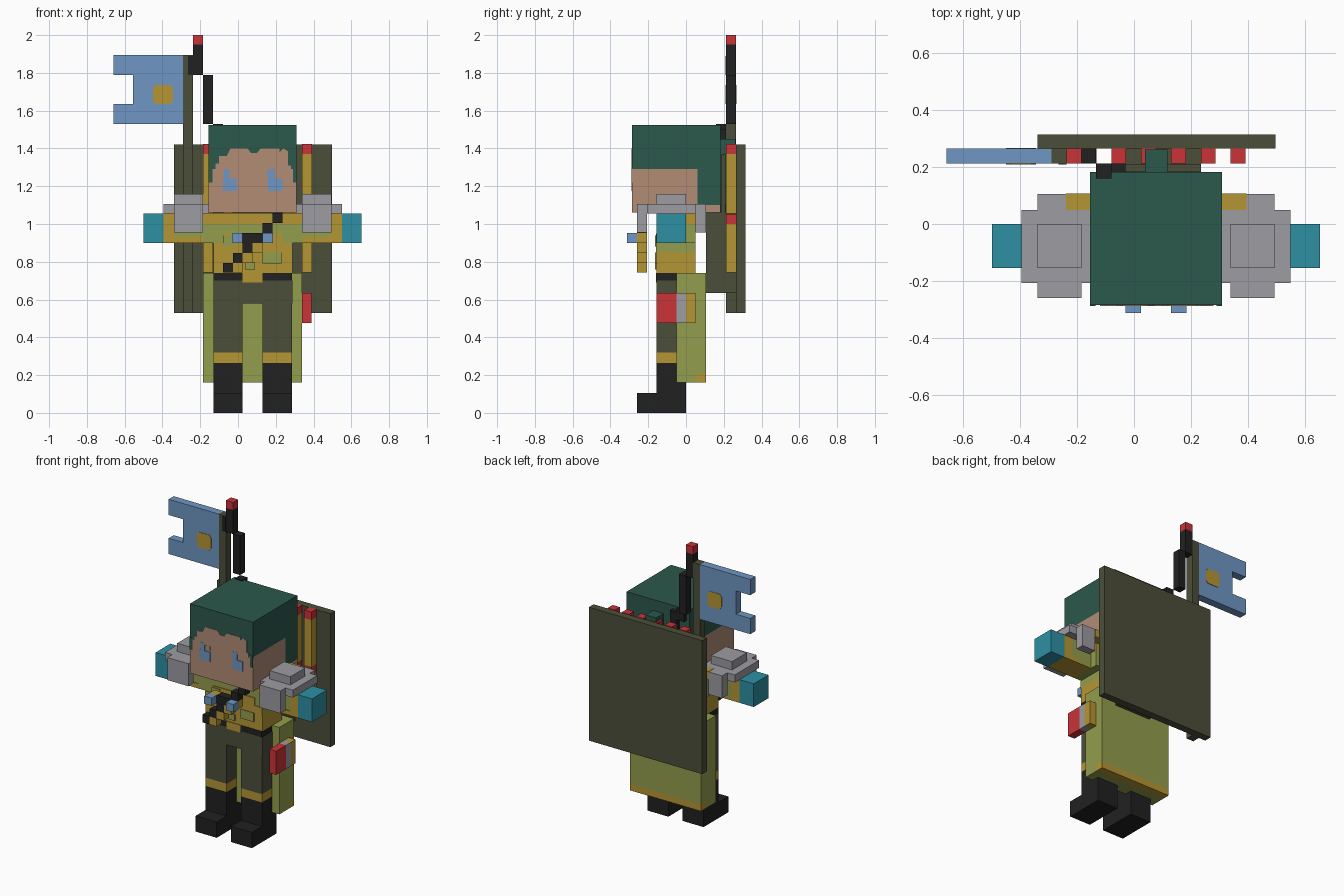
import bpy, bmesh

CX = 0.0775  # body symmetry plane in x


def lin(c):
    c /= 255
    return c / 12.92 if c <= 0.04045 else ((c + 0.055) / 1.055) ** 2.4


MATS = {}
for name, rgb in {
    "black": (33, 33, 33), "dark_olive": (76, 78, 58), "light_olive": (148, 157, 77),
    "gold": (181, 150, 52), "skin": (177, 140, 116), "green": (43, 88, 76),
    "grey": (156, 156, 162), "teal": (45, 144, 164), "blue": (110, 151, 195),
    "red": (203, 51, 55),
}.items():
    m = bpy.data.materials.new(name)
    m.diffuse_color = (*[lin(c) for c in rgb], 1)
    MATS[name] = m


def finish(name, color, bm):
    bmesh.ops.recalc_face_normals(bm, faces=bm.faces)
    me = bpy.data.meshes.new(name)
    bm.to_mesh(me)
    bm.free()
    me.materials.append(MATS[color])
    ob = bpy.data.objects.new(name, me)
    bpy.context.collection.objects.link(ob)
    return ob


def boxes(name, color, *items, mirror=False):
    """Boxes given as x0, x1, y0, y1, z0, z1; optionally mirrored across the body."""
    items = list(items)
    if mirror:
        items += [(2 * CX - b[1], 2 * CX - b[0], *b[2:]) for b in items]
    bm = bmesh.new()
    for x0, x1, y0, y1, z0, z1 in items:
        for v in bmesh.ops.create_cube(bm, size=1)["verts"]:
            v.co = (x1 if v.co.x > 0 else x0, y1 if v.co.y > 0 else y0, z1 if v.co.z > 0 else z0)
    return finish(name, color, bm)


def slab(name, color, outline, y0, y1):
    """An x-z outline extruded from y0 to y1."""
    bm = bmesh.new()
    f = bm.faces.new([bm.verts.new((x, y0, z)) for x, z in outline])
    ex = bmesh.ops.extrude_face_region(bm, geom=[f])["geom"]
    for v in ex:
        if isinstance(v, bmesh.types.BMVert):
            v.co.y = y1
    return finish(name, color, bm)


# Legs and boots
boxes("boots", "black", (-0.13, 0.025, -0.155, 0, 0.105, 0.265),
      (-0.13, 0.025, -0.26, 0, 0, 0.105), mirror=True)
boxes("knee_bands", "gold", (-0.13, 0.025, -0.155, 0, 0.265, 0.32), mirror=True)
boxes("trousers", "dark_olive", (-0.13, 0.025, -0.155, 0, 0.32, 0.58), mirror=True)
boxes("pelvis", "dark_olive", (-0.13, 0.288, -0.155, 0, 0.58, 0.70))
boxes("belt", "black", (-0.13, 0.025, -0.157, 0.05, 0.70, 0.74), mirror=True)
boxes("buckle", "gold", (0.025, 0.13, -0.159, 0, 0.69, 0.74))

# Long coat skirt with a gold rear hem
boxes("coat_skirt", "light_olive", (-0.185, 0.34, -0.05, 0.05, 0.16, 0.74),
      (-0.185, 0.34, 0.05, 0.105, 0.205, 0.74))
boxes("coat_hem", "gold", (-0.185, 0.34, 0.05, 0.105, 0.16, 0.205))

# Torso and arms
boxes("torso", "gold", (-0.13, 0.288, -0.155, 0.05, 0.74, 0.85))
boxes("chest", "light_olive", (-0.13, 0.288, -0.155, 0.05, 0.85, 0.90),
      (-0.185, 0.34, -0.155, 0.05, 0.90, 1.0))
boxes("collar", "gold", (-0.185, 0.34, -0.155, 0.05, 1.0, 1.058))
boxes("chest_panel", "gold", (-0.08, 0.235, -0.16, -0.15, 0.85, 0.95),
      (-0.13, -0.08, -0.16, -0.15, 0.85, 0.90), (0.235, 0.288, -0.16, -0.15, 0.85, 0.90))
boxes("coat_patches", "light_olive", (-0.08, -0.02, -0.164, -0.155, 0.88, 0.94),
      (0.13, 0.23, -0.164, -0.155, 0.79, 0.85), (0.04, 0.09, -0.164, -0.155, 0.76, 0.80))
boxes("sleeves", "light_olive", (-0.34, -0.185, -0.15, 0, 0.905, 1.055), mirror=True)
boxes("cuffs", "gold", (-0.395, -0.34, -0.155, 0, 0.90, 1.055),
      (-0.34, -0.185, -0.155, 0, 0.90, 0.93), mirror=True)
boxes("hands", "teal", (-0.50, -0.395, -0.155, 0, 0.90, 1.055), mirror=True)

# Stepped shoulder armour
boxes("shoulder_armour", "grey", (-0.395, -0.155, -0.207, 0.05, 1.055, 1.105),
      (-0.34, -0.185, -0.155, 0, 1.105, 1.16),
      (-0.34, -0.185, -0.26, -0.207, 0.955, 1.105),
      (-0.34, -0.24, 0.05, 0.105, 0.955, 1.105), mirror=True)
boxes("shoulder_straps", "gold", (-0.24, -0.13, 0.05, 0.107, 1.055, 1.107), mirror=True)

# Diagonal bandolier with cartridges and blue studs
U = 0.0525
steps = [(-0.08 + i * U, 0.742 + i * U) for i in range(6)]
boxes("bandolier", "black", *[(x, x + U, -0.26, -0.207, z, z + U) for x, z in steps],
      (0.077, 0.13, -0.26, -0.207, 0.90, 0.952), (0.025, 0.077, -0.26, -0.207, 0.90, 0.952))
boxes("cartridges", "gold", *[(x + U, x + 2 * U, -0.26, -0.207, z, z + U)
                              for x, z in steps[:3]],
      (0.13, 0.183, -0.26, -0.207, 0.90, 0.952), (-0.03, 0.025, -0.26, -0.207, 0.90, 0.952))
boxes("studs", "blue", (-0.03, 0.025, -0.313, -0.26, 0.90, 0.952), mirror=True)

# Hip pouch
boxes("pouch_front", "red", (0.34, 0.39, -0.155, -0.05, 0.477, 0.635))
boxes("pouch_middle", "grey", (0.34, 0.39, -0.05, 0, 0.477, 0.635))
boxes("pouch_back", "gold", (0.34, 0.39, 0, 0.05, 0.477, 0.635))

# Head and hair
boxes("head", "skin", (-0.155, 0.31, -0.285, 0.06, 1.06, 1.29),
      (-0.155, 0.31, 0.06, 0.183, 1.06, 1.10))
boxes("hair", "green", (-0.155, 0.31, -0.285, 0.183, 1.29, 1.523),
      (-0.155, 0.31, 0.06, 0.183, 1.10, 1.29))
boxes("ponytail", "green", (0.038, 0.117, 0.183, 0.262, 1.10, 1.45))
slab("forehead", "skin", [(-0.12, 1.28), (-0.12, 1.32), (-0.10, 1.32), (-0.10, 1.36), (-0.06, 1.36),
                          (-0.04, 1.40), (0.05, 1.40), (0.07, 1.375), (0.10, 1.375), (0.12, 1.40),
                          (0.22, 1.40), (0.22, 1.38), (0.24, 1.40), (0.265, 1.385), (0.265, 1.31),
                          (0.28, 1.31), (0.28, 1.28)], -0.288, -0.28)
boxes("hair_fringe", "green", (-0.155, -0.135, -0.288, -0.28, 1.22, 1.30), mirror=True)
boxes("eyes", "blue", (-0.08, -0.005, -0.289, -0.282, 1.175, 1.24),
      (-0.075, -0.045, -0.289, -0.282, 1.24, 1.29), (0.155, 0.195, -0.289, -0.282, 1.24, 1.29),
      (0.16, 0.235, -0.289, -0.282, 1.175, 1.24))
boxes("eye_lights", "skin", (-0.04, -0.005, -0.2885, -0.282, 1.25, 1.28))

# Back board, pack and upright tubes
boxes("back_board", "dark_olive", (-0.34, 0.497, 0.265, 0.315, 0.53, 1.42))
boxes("back_pack", "dark_olive", (-0.03, 0.235, 0.105, 0.265, 0.635, 1.06),
      (-0.03, 0.235, 0.185, 0.21, 1.06, 1.37))
tubes = [-0.185 + i * 2 * U for i in range(6)]
Y = (0.212, 0.265)
boxes("tubes", "gold", *[(x, x + U, *Y, z0, z1) for x in tubes
                         for z0, z1 in ((0.742, 1.0), (1.055, 1.37))])
boxes("tube_caps", "red", *[(x, x + U, *Y, z, z + 0.053) for x in tubes for z in (1.001, 1.37)])

# Radio antenna
boxes("antenna", "black", (-0.238, -0.185, *Y, 1.79, 1.95), (-0.265, -0.238, 0.21, 0.262, 1.79, 1.89),
      (-0.185, -0.133, *Y, 1.53, 1.79), (-0.133, -0.08, 0.16, 0.212, 1.45, 1.53),
      (-0.08, -0.03, 0.183, 0.212, 1.06, 1.50))
boxes("antenna_tip", "red", (-0.238, -0.185, *Y, 1.95, 2.0))

# Notched flag on a pole
boxes("flag_pole", "dark_olive", (-0.29, -0.238, *Y, 0.53, 1.895))
slab("flag", "blue", [(-0.29, 1.53), (-0.29, 1.895), (-0.66, 1.895), (-0.66, 1.79), (-0.555, 1.79),
                      (-0.555, 1.635), (-0.66, 1.635), (-0.66, 1.53)], *Y)
slab("flag_emblem", "gold", [(-0.45, 1.655), (-0.435, 1.635), (-0.36, 1.635), (-0.345, 1.65),
                             (-0.345, 1.72), (-0.36, 1.737), (-0.435, 1.737), (-0.45, 1.72)],
     Y[0] - 0.003, Y[1] + 0.003)
